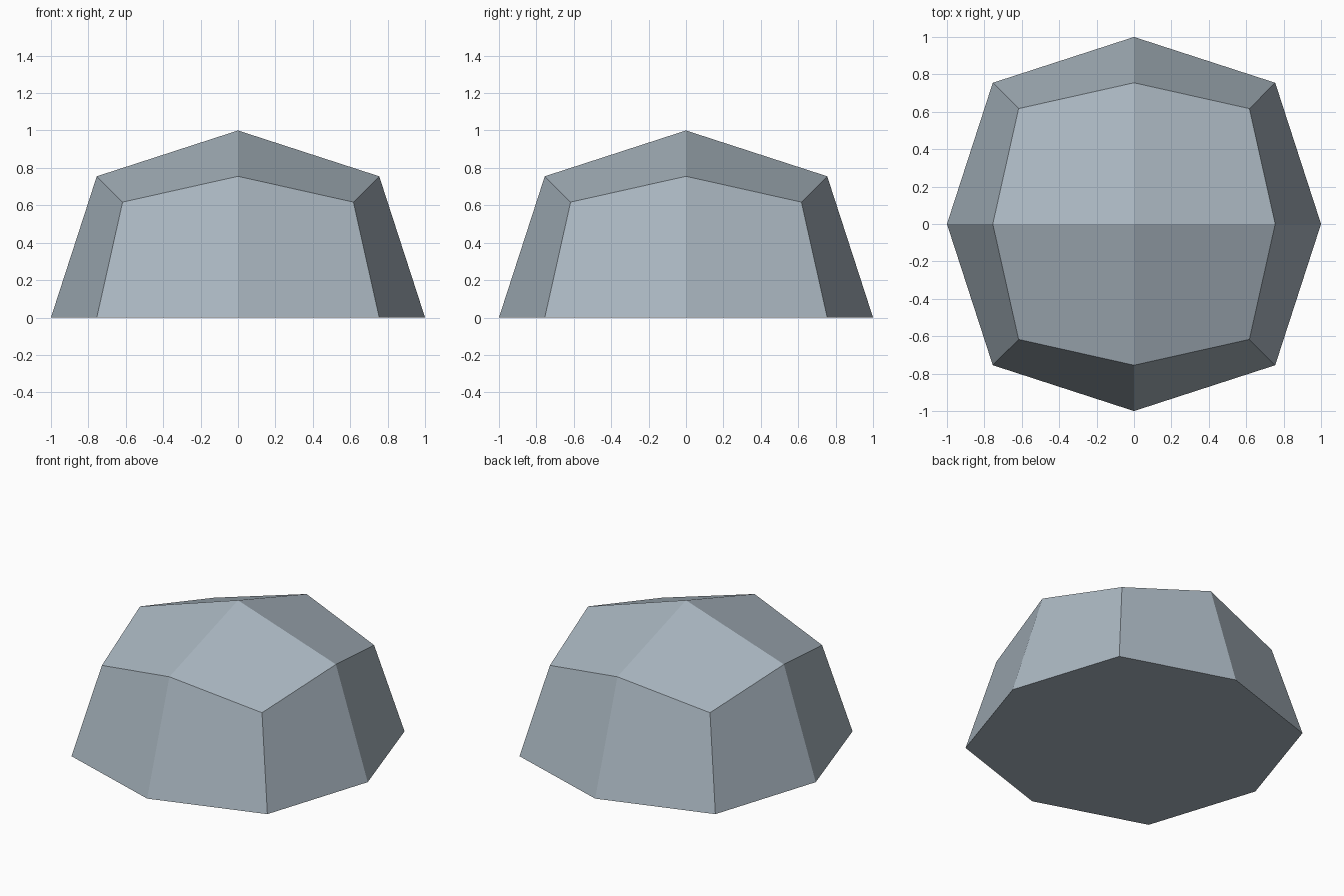
import bpy, bmesh

if "Cube" in bpy.data.objects:
    bpy.data.objects.remove(bpy.data.objects["Cube"])

# Half of a faceted ball made from a once-subdivided cube
RADIUS = {1: 1.0, 2: 0.755, 3: 0.617}  # face centre, edge middle, corner

bm = bmesh.new()
bmesh.ops.create_cube(bm, size=2)
bmesh.ops.subdivide_edges(bm, edges=bm.edges[:], cuts=1, use_grid_fill=True)
for v in bm.verts:
    signs = [round(c) for c in v.co]
    r = RADIUS[sum(abs(s) for s in signs)]
    v.co = [s * r for s in signs]

# Remove the lower half and close the flat base
bmesh.ops.delete(bm, geom=[v for v in bm.verts if v.co.z < -0.01], context='VERTS')
bmesh.ops.holes_fill(bm, edges=[e for e in bm.edges if e.is_boundary], sides=0)
bmesh.ops.recalc_face_normals(bm, faces=bm.faces[:])

mesh = bpy.data.meshes.new("faceted_dome")
bm.to_mesh(mesh)
bm.free()

mat = bpy.data.materials.new("blue grey stone")
mat.diffuse_color = (0.40, 0.47, 0.53, 1)
mat.use_nodes = True
mat.node_tree.nodes["Principled BSDF"].inputs["Base Color"].default_value = mat.diffuse_color
mesh.materials.append(mat)
dome = bpy.data.objects.new("faceted_dome", mesh)
bpy.context.collection.objects.link(dome)
